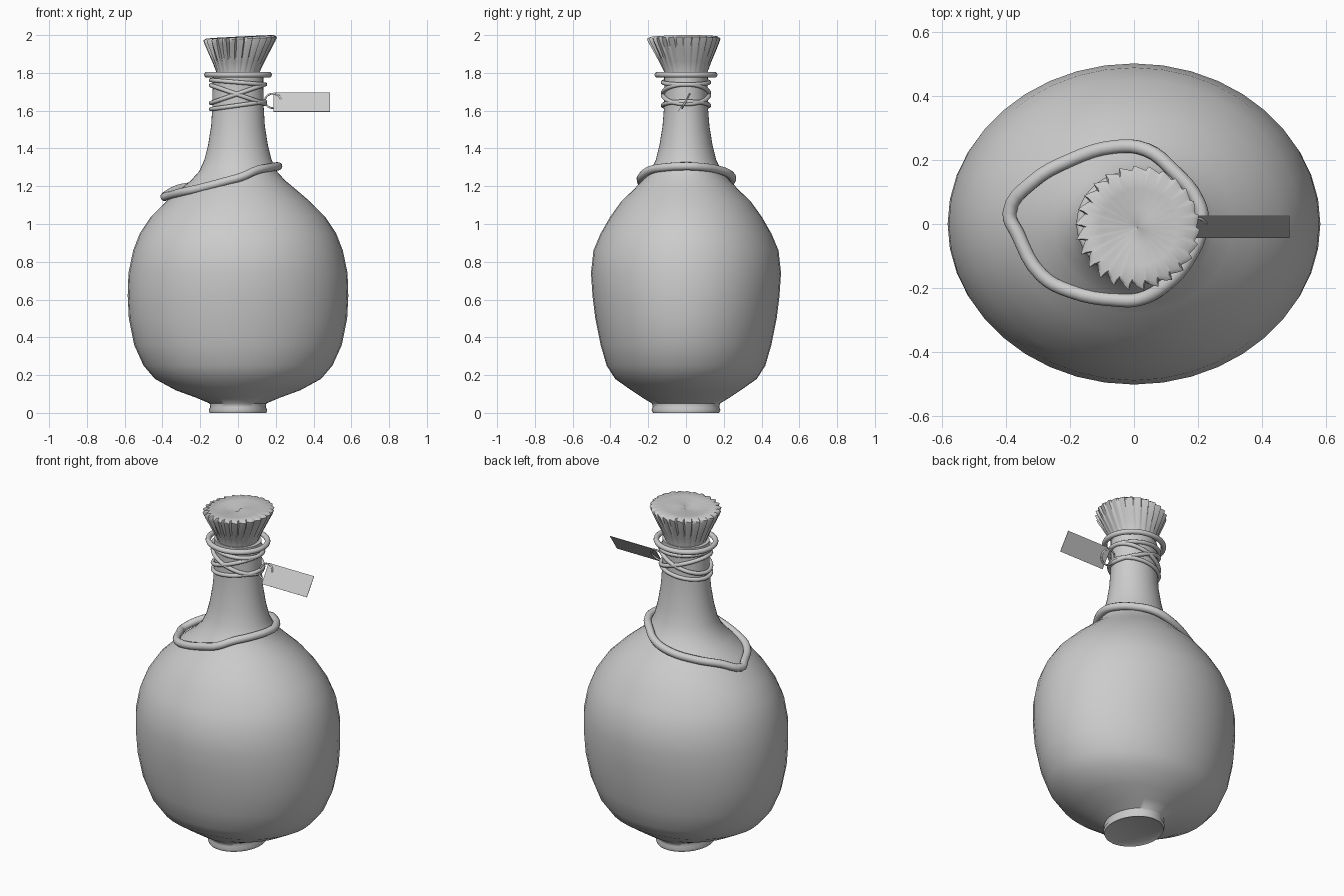
import bpy, bmesh, math
from math import cos, sin, pi, tau
from mathutils import Vector

cube = bpy.data.objects.get("Cube")
if cube:
    bpy.data.objects.remove(cube, do_unlink=True)

clay = bpy.data.materials.new("plain_grey")
clay.use_nodes = True
GREY = (0.6, 0.6, 0.6, 1)
clay.diffuse_color = GREY
clay.node_tree.nodes["Principled BSDF"].inputs["Base Color"].default_value = GREY


def finish(obj, angle=50):
    obj.data.materials.append(clay)
    bpy.ops.object.select_all(action='DESELECT')
    obj.select_set(True)
    bpy.context.view_layer.objects.active = obj
    if obj.type == 'MESH':
        bpy.ops.object.shade_smooth_by_angle(angle=math.radians(angle))
    return obj


def loft(name, rings, angle=50):
    """Skin a stack of equal-length point rings and cap both ends."""
    bm = bmesh.new()
    loops = [[bm.verts.new(p) for p in ring] for ring in rings]
    for a, b in zip(loops, loops[1:]):
        for i in range(len(a)):
            j = (i + 1) % len(a)
            bm.faces.new((a[i], a[j], b[j], b[i]))
    bm.faces.new(loops[0][::-1])
    bm.faces.new(loops[-1])
    bmesh.ops.recalc_face_normals(bm, faces=bm.faces)
    mesh = bpy.data.meshes.new(name)
    bm.to_mesh(mesh)
    bm.free()
    obj = bpy.data.objects.new(name, mesh)
    bpy.context.collection.objects.link(obj)
    return finish(obj, angle)


def cord(name, points, radius, closed=True):
    """Round cord running through the given points."""
    curve = bpy.data.curves.new(name, 'CURVE')
    curve.dimensions = '3D'
    curve.bevel_depth = radius
    curve.bevel_resolution = 3
    curve.use_fill_caps = True
    curve.resolution_u = 4
    spline = curve.splines.new('BEZIER')
    spline.bezier_points.add(len(points) - 1)
    for bp, p in zip(spline.bezier_points, points):
        bp.co = p
        bp.handle_left_type = bp.handle_right_type = 'AUTO'
    spline.use_cyclic_u = closed
    obj = bpy.data.objects.new(name, curve)
    bpy.context.collection.objects.link(obj)
    return finish(obj)


def ellipse(rx, ry, z, n=40):
    return [(rx * cos(tau * i / n), ry * sin(tau * i / n), z) for i in range(n)]


# Oval flask: height, half width, half depth
profile = [
    (0.01, 0.13, 0.15), (0, 0.15, 0.175), (0.015, 0.155, 0.182), (0.03, 0.147, 0.176),
    (0.05, 0.15, 0.18), (0.08, 0.22, 0.23), (0.12, 0.33, 0.29), (0.18, 0.44, 0.375),
    (0.25, 0.5, 0.42), (0.36, 0.55, 0.452), (0.5, 0.578, 0.48), (0.62, 0.584, 0.495),
    (0.74, 0.58, 0.503), (0.86, 0.555, 0.49), (0.95, 0.52, 0.452), (1.04, 0.46, 0.4),
    (1.12, 0.38, 0.342), (1.18, 0.31, 0.28), (1.23, 0.25, 0.232), (1.28, 0.205, 0.19),
    (1.34, 0.178, 0.16), (1.42, 0.158, 0.14), (1.52, 0.142, 0.124), (1.62, 0.136, 0.116),
    (1.72, 0.134, 0.114), (1.8, 0.134, 0.116),
]
loft("flask_body", [ellipse(rx, ry, z) for z, rx, ry in profile])

# Rolled lip at the top of the neck
cord("neck_lip", ellipse(0.165, 0.152, 1.79, 24), 0.015)

# Gathered cloth stopper: radius, height, pleat strength
PLEATS = 26


def pleated(radius, z, pleat, shift):
    ring = []
    for i in range(PLEATS * 6):
        a = tau * i / (PLEATS * 6)
        saw = (i % 6) / 5 - 0.5
        side = 0.55 - 0.45 * cos(a + 2.6 + pi)
        r = radius + pleat * saw * (0.4 + side)
        low = 0.018 * shift * (1 - cos(a - 0.2)) / 2
        ring.append((r * cos(a) + 0.015 * shift, r * sin(a) - 0.01 * shift, z - low))
    return ring


stopper = [
    (0.112, 1.76, 0, 0), (0.112, 1.8, 0.002, 0), (0.135, 1.86, 0.006, 0.3),
    (0.16, 1.92, 0.012, 0.6), (0.18, 1.97, 0.018, 0.9), (0.186, 1.99, 0.02, 1),
    (0.172, 2.0, 0.014, 1), (0.12, 1.996, 0.008, 1), (0.06, 1.99, 0.003, 1),
    (0.005, 1.988, 0, 1),
]
loft("cloth_stopper", [pleated(*row) for row in stopper], 60)

# Heavy cord draped over the shoulder, sloping down to one side
drape = [
    (-0.39, 0.035, 1.145), (-0.32, 0.13, 1.185), (-0.2, 0.2, 1.205), (-0.06, 0.242, 1.232),
    (0.04, 0.232, 1.262), (0.12, 0.17, 1.288), (0.2, 0.07, 1.303), (0.212, 0, 1.306),
    (0.17, -0.11, 1.3), (0.1, -0.19, 1.285), (0.02, -0.235, 1.25), (-0.05, -0.238, 1.23),
    (-0.2, -0.21, 1.19), (-0.29, -0.16, 1.17), (-0.365, -0.03, 1.15),
]
cord("shoulder_cord", drape, 0.022)

# Thin cord wound around the neck: height and sideways slope of each turn
for n, (z, slope) in enumerate([(1.75, -0.012), (1.69, 0.05), (1.685, -0.05), (1.628, 0.02)]):
    turn = [(x, y, z + slope * x / 0.145) for x, y, _ in ellipse(0.143, 0.122, 0, 16)]
    cord("neck_binding_%d" % (n + 1), turn, 0.0115)

# Wire loop holding the tag
loop = [(0.185 + 0.042 * cos(a), 0.02 * sin(a), 1.652 + 0.038 * sin(a))
        for a in (tau * i / 12 for i in range(12))]
cord("tag_loop", loop, 0.005)

# Flat tilted tag
top, low = Vector((0, 0.024, 1.695)), Vector((0, -0.044, 1.595))
thick = Vector((0, 0.002, -0.0014))
ends = []
for x in (0.187, 0.487):
    along = Vector((x, 0, 0))
    ends.append([along + p for p in (top, low, low + thick, top + thick)])
loft("hanging_tag", ends, 20)
